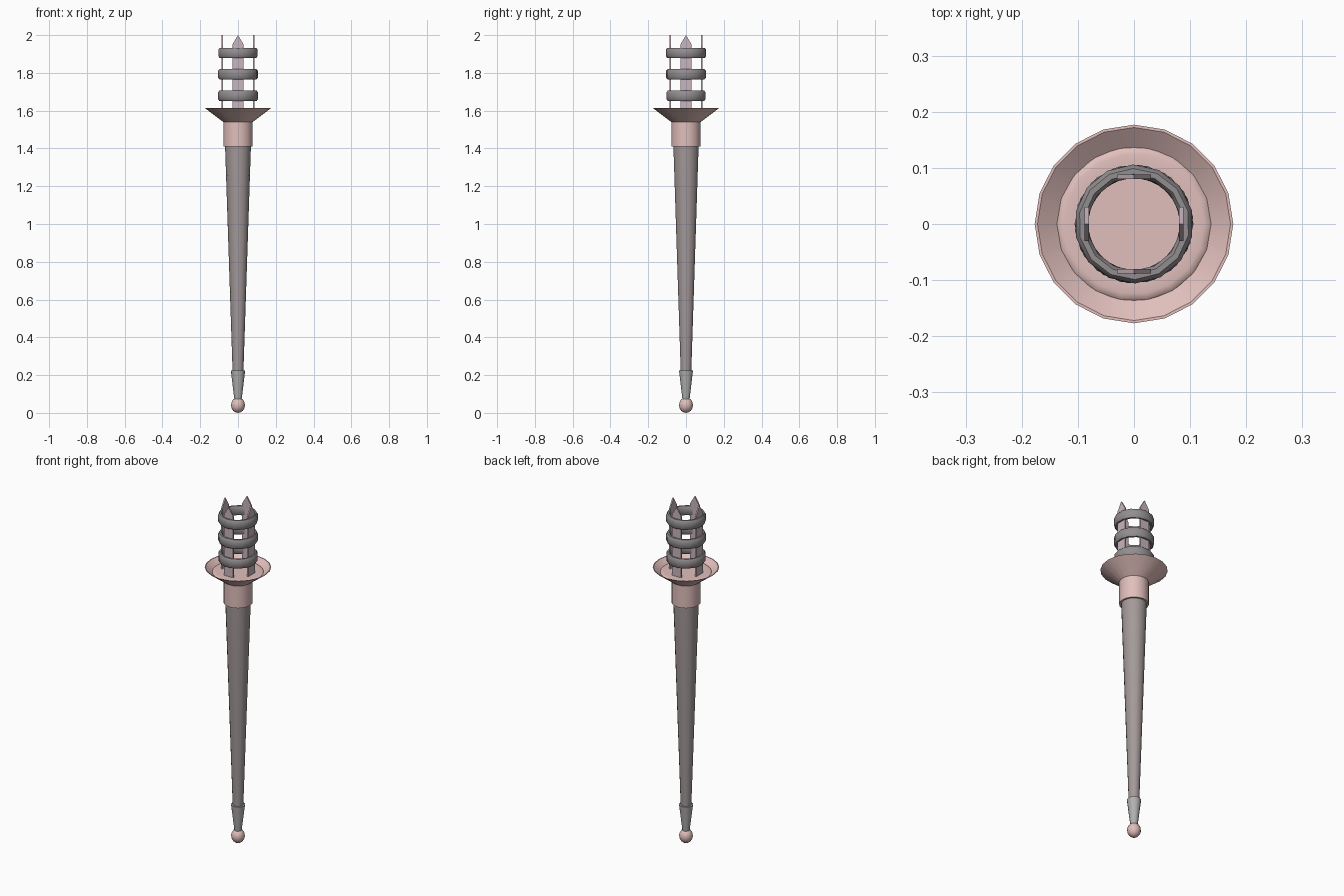
import bpy, math

if "Cube" in bpy.data.objects:
    bpy.data.objects.remove(bpy.data.objects["Cube"])


def material(name, rgb):
    m = bpy.data.materials.new(name)
    m.diffuse_color = (*rgb, 1)
    m.use_nodes = True
    m.node_tree.nodes["Principled BSDF"].inputs["Base Color"].default_value = m.diffuse_color
    return m


copper = material("copper", (0.75, 0.52, 0.50))
wood = material("wood", (0.37, 0.32, 0.32))
iron = material("iron", (0.29, 0.27, 0.28))
steel = material("steel", (0.43, 0.44, 0.43))
mauve = material("mauve", (0.58, 0.46, 0.51))


def build(name, verts, faces, mat, smooth=None):
    me = bpy.data.meshes.new(name)
    me.from_pydata(verts, [], faces)
    me.materials.append(mat)
    ob = bpy.data.objects.new(name, me)
    bpy.context.collection.objects.link(ob)
    if smooth:
        bpy.ops.object.select_all(action='DESELECT')
        ob.select_set(True)
        bpy.context.view_layer.objects.active = ob
        bpy.ops.object.shade_smooth_by_angle(angle=math.radians(smooth))
    return ob


def lathe(name, profile, sides, mat, closed=False, caps=(True, True), turn=0.0, smooth=None):
    """Spin an (r, z) profile, listed bottom to top on its outside."""
    n = len(profile)
    verts = [(r * math.cos(turn + math.tau * i / sides),
              r * math.sin(turn + math.tau * i / sides), z)
             for r, z in profile for i in range(sides)]
    faces = []
    for k in range(n if closed else n - 1):
        a, b = k * sides, (k + 1) % n * sides
        for i in range(sides):
            j = (i + 1) % sides
            faces.append((a + i, a + j, b + j, b + i))
    if not closed:
        if caps[0]:
            faces.append(tuple(reversed(range(sides))))
        if caps[1]:
            faces.append(tuple(range((n - 1) * sides, n * sides)))
    return build(name, verts, faces, mat, smooth)


# Pommel ball
bpy.ops.mesh.primitive_uv_sphere_add(segments=12, ring_count=8, radius=0.037, location=(0, 0, 0.041))
ball = bpy.context.object
ball.name = "pommel_ball"
ball.scale.z = 0.041 / 0.037
ball.data.materials.append(copper)
bpy.ops.object.shade_smooth_by_angle(angle=math.radians(40))

# Handle parts
lathe("ferrule", [(0.018, 0.06), (0.038, 0.225)], 14, steel, smooth=30)
lathe("shaft", [(0.028, 0.2), (0.069, 1.43)], 14, wood, smooth=30)
lathe("collar", [(0.078, 1.41), (0.078, 1.545)], 20, copper, smooth=30)

# Flared bowl with its shallow filled floor
lathe("bowl", [(0.078, 1.54), (0.177, 1.615), (0.172, 1.615), (0.078, 1.544)],
      20, copper, smooth=30)
lathe("bowl_floor", [(0.10, 1.562), (0.139, 1.587), (0.135, 1.592), (0.125, 1.594), (0.11, 1.594)],
      18, copper, smooth=50)

# Cage rings: tall rounded bands
section = [(0.083, -0.018), (0.089, -0.027), (0.099, -0.027), (0.106, -0.018),
           (0.106, 0.018), (0.099, 0.027), (0.089, 0.027), (0.083, 0.018)]
for i, z in enumerate((1.679, 1.793, 1.906)):
    lathe(f"cage_ring_{i + 1}", [(r, z + h) for r, h in section], 14, iron,
          closed=True, turn=0.12 * i, smooth=50)

# Four pointed flat prongs
outline = [(-0.03, 1.56), (0.03, 1.56), (0.03, 1.95), (0.0, 2.0), (-0.03, 1.95)]
for q in range(4):
    verts = [(x, y, z) for y in (-0.088, -0.080) for x, z in outline]
    faces = [(0, 1, 2, 3, 4), (9, 8, 7, 6, 5)]
    faces += [(i, i + 5, (i + 1) % 5 + 5, (i + 1) % 5) for i in range(5)]
    prong = build(f"prong_{q + 1}", verts, faces, mauve)
    prong.rotation_euler.z = q * math.pi / 2
